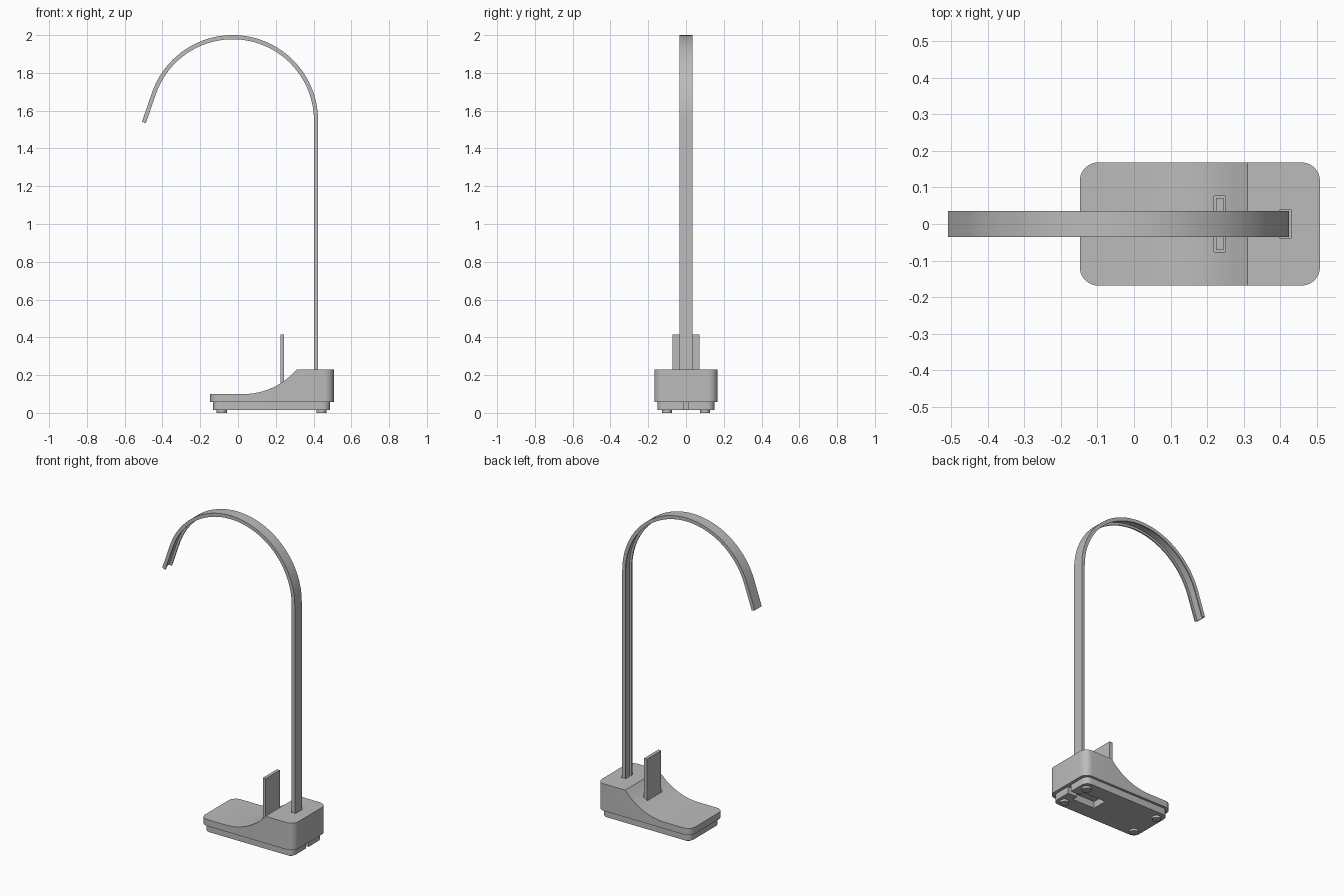
import bpy, bmesh
from math import sin, cos, pi, radians
from mathutils import Vector

cube = bpy.data.objects.get("Cube")
if cube:
    bpy.data.objects.remove(cube, do_unlink=True)

grey = bpy.data.materials.new("matte grey")
grey.use_nodes = True
grey.diffuse_color = (0.5, 0.5, 0.5, 1)
grey.node_tree.nodes["Principled BSDF"].inputs["Base Color"].default_value = (0.5, 0.5, 0.5, 1)


def finish(name, bm):
    bmesh.ops.recalc_face_normals(bm, faces=bm.faces)
    mesh = bpy.data.meshes.new(name)
    bm.to_mesh(mesh)
    bm.free()
    mesh.materials.append(grey)
    obj = bpy.data.objects.new(name, mesh)
    bpy.context.collection.objects.link(obj)
    return obj


def loft(name, rings):
    """Bridge a series of closed rings and cap both ends."""
    bm = bmesh.new()
    loops = [[bm.verts.new(p) for p in ring] for ring in rings]
    n = len(loops[0])
    for a, b in zip(loops, loops[1:]):
        for i in range(n):
            j = (i + 1) % n
            bm.faces.new((a[i], a[j], b[j], b[i]))
    bm.faces.new(loops[0])
    bm.faces.new(loops[-1])
    return finish(name, bm)


def prism(name, outline, z0, z1):
    return loft(name, [[(x, y, z) for x, y in outline] for z in (z0, z1)])


def rounded(x0, x1, half, r, steps=10):
    """Rounded rectangle, symmetric in y."""
    pts = []
    corners = ((x1 - r, half - r), (x0 + r, half - r), (x0 + r, r - half), (x1 - r, r - half))
    for q, (cx, cy) in enumerate(corners):
        for k in range(steps + 1):
            a = (q + k / steps) * pi / 2
            pts.append((cx + r * cos(a), cy + r * sin(a)))
    return pts


def box(name, x0, x1, half, z0, z1):
    return prism(name, [(x0, -half), (x1, -half), (x1, half), (x0, half)], z0, z1)


def select(obj):
    bpy.ops.object.select_all(action='DESELECT')
    obj.select_set(True)
    bpy.context.view_layer.objects.active = obj


def boolean(obj, cutter, operation='DIFFERENCE'):
    cutter.hide_render = True
    select(obj)
    mod = obj.modifiers.new("cut", 'BOOLEAN')
    mod.object, mod.operation, mod.solver = cutter, operation, 'EXACT'
    bpy.ops.object.modifier_apply(modifier=mod.name)
    bpy.data.objects.remove(cutter, do_unlink=True)


def smooth(obj):
    select(obj)
    bpy.ops.object.shade_smooth_by_angle(angle=radians(25))


# Base housing: rounded block trimmed by a swooping side profile
housing = prism("base_housing", rounded(-0.148, 0.508, 0.168, 0.05), 0.058, 0.3)
radius, sweep, start = 0.366, radians(49.8), 0.03
side = [(0.6, 0.0), (0.6, 0.23), (0.31, 0.23)]
for k in range(23, -1, -1):
    a = sweep * k / 24
    side.append((start + radius * sin(a), 0.1 + radius * (1 - cos(a))))
side += [(-0.3, 0.1), (-0.3, 0.0)]
trim = loft("housing_trim", [[(x, y, z) for x, z in side] for y in (-0.3, 0.3)])
boolean(housing, trim, 'INTERSECT')

# Sockets for the arm and the upright plate
boolean(housing, box("arm_socket", 0.398, 0.43, 0.038, 0.12, 0.4))
boolean(housing, box("plate_socket", 0.219, 0.25, 0.077, 0.11, 0.4))

# Bottom cover with a pocket and a cable slot to the rear edge
cover = prism("bottom_cover", rounded(-0.133, 0.488, 0.152, 0.04), 0.014, 0.058)
boolean(cover, box("cover_pocket", 0.26, 0.42, 0.05, 0.0, 0.1))
boolean(cover, box("cable_slot", 0.4, 0.55, 0.013, 0.0, 0.1))
smooth(housing)
smooth(cover)

# Feet
for side_name, y in (("front", -0.1), ("back", 0.1)):
    for end_name, x in (("right", -0.086), ("left", 0.442)):
        circle = [(x + 0.027 * cos(t * pi / 12), y + 0.027 * sin(t * pi / 12)) for t in range(24)]
        smooth(prism(f"foot_{side_name}_{end_name}", circle, 0.0, 0.016))

# Upright plate
box("upright_plate", 0.224, 0.244, 0.071, 0.11, 0.414)

# Arm: channel section, open on the inside of the bend, swept along the hook
arm_r, lean = 0.452, radians(19)
centre = Vector((-0.028, 0, 1.548))
path = [(Vector((centre.x + arm_r, 0, 0.12)), Vector((1, 0, 0)))]
for k in range(49):
    a = (pi - lean) * k / 48
    out = Vector((cos(a), 0, sin(a)))
    path.append((centre + arm_r * out, out))
tip_dir = Vector((-sin(lean), 0, -cos(lean)))
path.append((path[-1][0] + 0.163 * tip_dir, path[-1][1]))

thick, half, wall, floor = 0.022, 0.035, 0.008, 0.007
section = [(0, -half), (0, half), (thick, half), (thick, half - wall), (floor, half - wall),
           (floor, wall - half), (thick, wall - half), (thick, -half)]
rings = [[p - out * d + Vector((0, w, 0)) for d, w in section] for p, out in path]
smooth(loft("curved_arm", rings))
